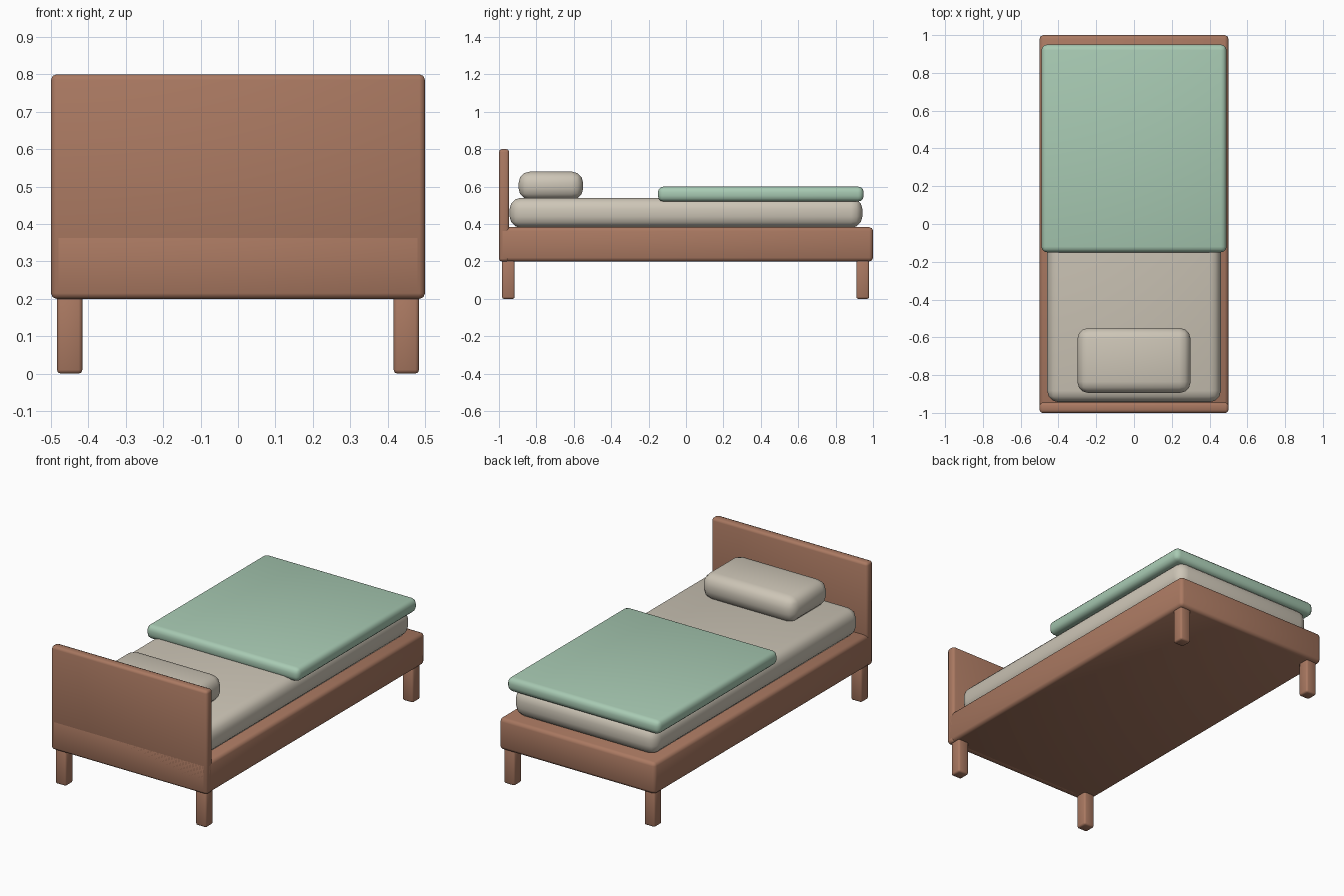
import bpy

cube = bpy.data.objects.get("Cube")
if cube:
    bpy.data.objects.remove(cube, do_unlink=True)


def make_material(name, rgb):
    mat = bpy.data.materials.new(name)
    mat.use_nodes = True
    colour = (*rgb, 1.0)
    mat.diffuse_color = colour
    mat.node_tree.nodes["Principled BSDF"].inputs["Base Color"].default_value = colour
    return mat


def rounded_box(name, low, high, radius, segments, mat):
    """Box between two corners with rounded edges and smooth shading."""
    bpy.ops.mesh.primitive_cube_add(size=1, location=[(a + b) / 2 for a, b in zip(low, high)])
    obj = bpy.context.object
    obj.name = name
    obj.scale = [b - a for a, b in zip(low, high)]
    bpy.ops.object.transform_apply(location=False, rotation=False, scale=True)
    bevel = obj.modifiers.new("Rounded edges", "BEVEL")
    bevel.width = radius
    bevel.segments = segments
    bpy.ops.object.modifier_apply(modifier=bevel.name)
    bpy.ops.object.shade_smooth()
    obj.data.materials.append(mat)
    return obj


wood = make_material("warm wood", (0.40, 0.19, 0.12))
linen = make_material("cream linen", (0.61, 0.56, 0.47))
green = make_material("sage green", (0.39, 0.59, 0.45))

# Wooden frame and headboard
rounded_box("bed_frame", (-0.5, -1, 0.2), (0.5, 1, 0.383), 0.02, 2, wood)
rounded_box("headboard", (-0.5, -1, 0.2), (0.5, -0.945, 0.8), 0.015, 2, wood)

# Four legs
for end, y in (("front", -0.95), ("back", 0.945)):
    for side, x in (("left", 0.45), ("right", -0.45)):
        rounded_box(f"{end}_{side}_leg", (x - 0.034, y - 0.034, 0),
                    (x + 0.034, y + 0.034, 0.21), 0.01, 2, wood)

# Bedding
rounded_box("mattress", (-0.46, -0.943, 0.38), (0.46, 0.943, 0.54), 0.06, 3, linen)
rounded_box("pillow", (-0.3, -0.895, 0.53), (0.3, -0.55, 0.68), 0.06, 3, linen)
rounded_box("blanket", (-0.49, -0.15, 0.52), (0.49, 0.95, 0.6), 0.03, 3, green)
